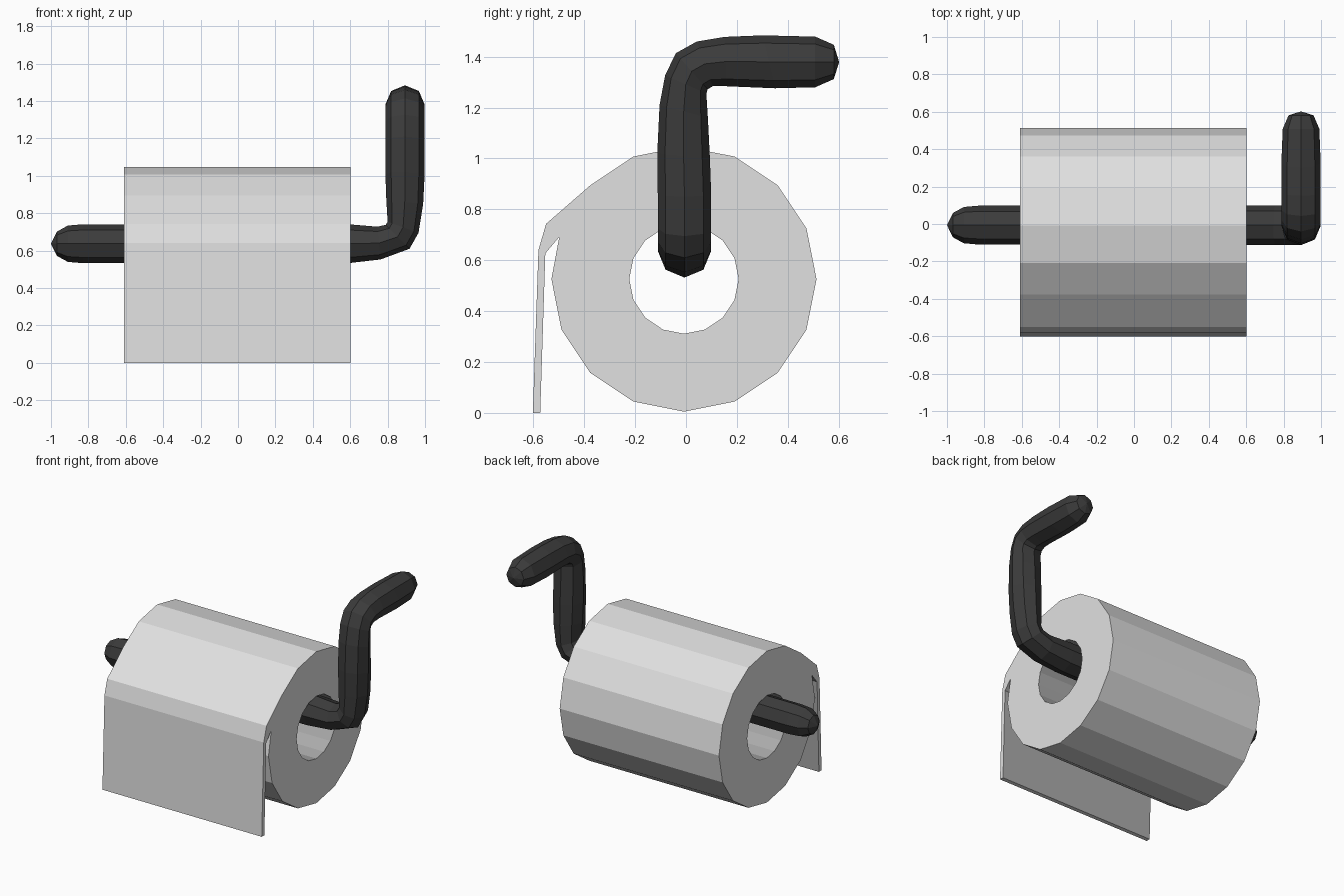
import bpy, bmesh, math
from mathutils import Vector

if "Cube" in bpy.data.objects:
    bpy.data.objects.remove(bpy.data.objects["Cube"])


def material(name, value):
    m = bpy.data.materials.new(name)
    m.diffuse_color = (value, value, value, 1)
    m.use_nodes = True
    m.node_tree.nodes["Principled BSDF"].inputs["Base Color"].default_value = m.diffuse_color
    return m


def finish(bm, name, mats):
    me = bpy.data.meshes.new(name)
    bm.to_mesh(me)
    bm.free()
    for m in mats:
        me.materials.append(m)
    ob = bpy.data.objects.new(name, me)
    bpy.context.collection.objects.link(ob)
    return ob


paper = material("paper_light_grey", 0.75)
inner = material("inner_mid_grey", 0.41)
metal = material("dark_metal", 0.044)

# Paper roll: side profile (y, z) with a hanging sheet and a 16-sided hole
CY, CZ = -0.008, 0.526


def arc(r, first, last):
    return [(CY + r * math.cos(i * math.pi / 8), CZ + r * math.sin(i * math.pi / 8))
            for i in range(first, last + 1)]


sheet = [(-0.55, 0.743), (-0.58, 0.64), (-0.602, 0.0), (-0.573, 0.0),
         (-0.553, 0.627), (-0.498, 0.692)]
outline = arc(0.521, -8, 6) + sheet
hole = arc(0.215, 0, 15)

bm = bmesh.new()
for loop in (outline, hole):
    vs = [bm.verts.new((-0.61, y, z)) for y, z in loop]
    for i, v in enumerate(vs):
        bm.edges.new((v, vs[(i + 1) % len(vs)]))
bmesh.ops.triangle_fill(bm, edges=bm.edges[:], use_beauty=True)
ext = bmesh.ops.extrude_face_region(bm, geom=bm.faces[:], use_keep_orig=True)
moved = [g for g in ext["geom"] if isinstance(g, bmesh.types.BMVert)]
bmesh.ops.translate(bm, verts=moved, vec=(1.212, 0, 0))
bmesh.ops.recalc_face_normals(bm, faces=bm.faces)
# darker hole wall and darker back of the hanging sheet
for f in bm.faces:
    c = f.calc_center_median()
    if abs(f.normal.x) < 0.5:
        in_hole = math.hypot(c.y - CY, c.z - CZ) < 0.3
        sheet_back = c.y < -0.51 and f.normal.y > 0.5
        f.material_index = 1 if in_hole or sheet_back else 0
finish(bm, "paper_roll", (paper, inner))

# Holder rod: octagonal tube, bent up and then back.
# Each ring is a centre, an outward/x half axis and a sideways/y half axis.
Y0, X0, R = -0.006, 0.893, 0.105
rings = []

# straight bar with rounded left end: (x, radius)
for x, r in ((-0.968, 0.065), (-0.91, 0.097), (-0.83, 0.104), (0.58, 0.105)):
    rings.append((Vector((x, Y0, 0.637)), Vector((0, 0, -r)), Vector((0, r, 0))))

# first bend in the xz plane: inner and outer points
for ix, iz, ox, oz in ((0.745, 0.728, 0.762, 0.553), (0.79, 0.738, 0.917, 0.61),
                       (0.80, 0.755, 0.965, 0.695), (0.793, 0.87, 0.99, 0.85)):
    a, b = Vector((ix, Y0, iz)), Vector((ox, Y0, oz))
    rings.append(((a + b) / 2, (b - a) / 2, Vector((0, R, 0))))

# second bend in the yz plane and the rounded end: inner, outer, half width
for iy, iz, oy, oz, w in ((0.094, 1.0, -0.113, 1.02, R), (0.086, 1.16, -0.104, 1.21, R),
                          (0.08, 1.255, -0.082, 1.327, R), (0.085, 1.272, -0.04, 1.414, R),
                          (0.105, 1.284, 0.043, 1.46, R), (0.16, 1.284, 0.153, 1.478, R),
                          (0.35, 1.276, 0.30, 1.484, R), (0.508, 1.28, 0.508, 1.479, 0.098),
                          (0.581, 1.312, 0.581, 1.447, 0.067)):
    a, b = Vector((X0, iy, iz)), Vector((X0, oy, oz))
    rings.append(((a + b) / 2, Vector((w, 0, 0)), (a - b) / 2))

bm = bmesh.new()
tube = []
for c, a, b in rings:
    tube.append([bm.verts.new(c + a * math.cos(k * math.pi / 4) + b * math.sin(k * math.pi / 4))
                 for k in range(8)])
for p, q in zip(tube, tube[1:]):
    for k in range(8):
        n = (k + 1) % 8
        bm.faces.new((p[k], p[n], q[n], q[k]))
# pointed end caps
for ring, tip in ((tube[0], (-1.0, Y0, 0.637)), (tube[-1], (X0, 0.602, 1.379))):
    t = bm.verts.new(tip)
    for k in range(8):
        bm.faces.new((ring[k], ring[(k + 1) % 8], t))
bmesh.ops.recalc_face_normals(bm, faces=bm.faces)
finish(bm, "holder_rod", (metal,))
